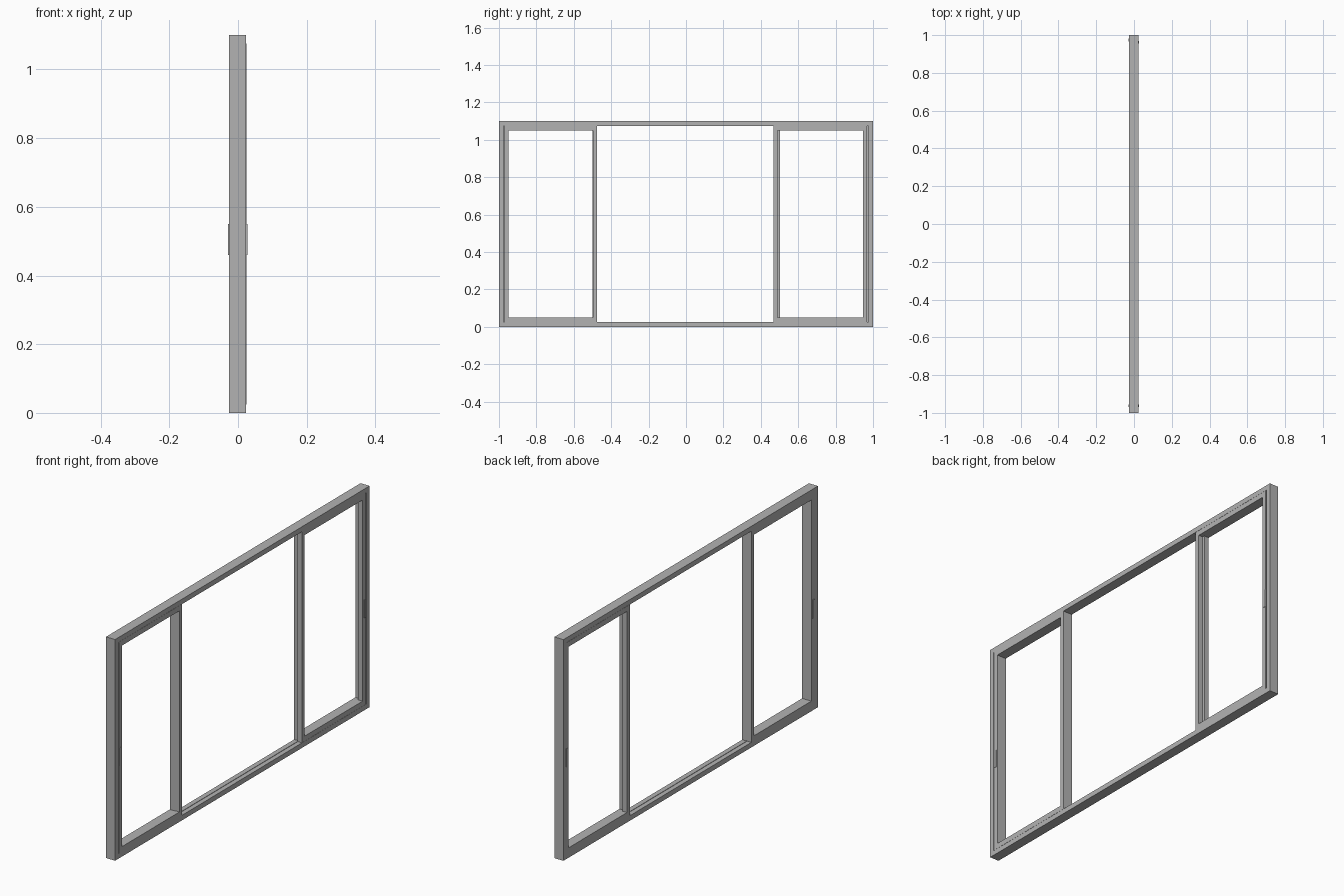
import bpy

cube = bpy.data.objects.get("Cube")
if cube:
    bpy.data.objects.remove(cube, do_unlink=True)

grey = bpy.data.materials.new("window_grey")
grey.use_nodes = True
COLOUR = (0.45, 0.45, 0.45, 1)
grey.diffuse_color = COLOUR
grey.node_tree.nodes["Principled BSDF"].inputs["Base Color"].default_value = COLOUR


def mesh_object(name, verts, faces):
    mesh = bpy.data.meshes.new(name)
    mesh.from_pydata(verts, [], faces)
    mesh.materials.append(grey)
    obj = bpy.data.objects.new(name, mesh)
    bpy.context.collection.objects.link(obj)
    return obj


def ring(name, x0, x1, outer, inner):
    """Rectangular ring in the yz plane; outer and inner are (y0, y1, z0, z1)."""
    verts = []
    for x in (x0, x1):
        for y0, y1, z0, z1 in (outer, inner):
            verts += [(x, y0, z0), (x, y1, z0), (x, y1, z1), (x, y0, z1)]
    faces = []
    for i in range(4):
        j = (i + 1) % 4
        faces += [(i, i + 4, j + 4, j), (i + 8, j + 8, j + 12, i + 12),
                  (i, j, j + 8, i + 8), (i + 4, i + 12, j + 12, j + 4)]
    return mesh_object(name, verts, faces)


def box(name, x0, x1, y0, y1, z0, z1):
    verts = [(x, y, z) for x in (x0, x1) for y in (y0, y1) for z in (z0, z1)]
    faces = [(0, 1, 3, 2), (4, 6, 7, 5), (0, 4, 5, 1),
             (2, 3, 7, 6), (0, 2, 6, 4), (1, 5, 7, 3)]
    return mesh_object(name, verts, faces)


BACK, MID, FRONT = -0.026, -0.001, 0.024
BOTTOM, TOP = 0.025, 1.075

# Outer frame with a guide rib along the sill
ring("outer_frame", BACK, FRONT, (-1, 1, 0, 1.1), (-0.975, 0.975, BOTTOM, TOP))
box("sill_rib", -0.003, 0.001, -0.476, 0.47, 0.024, 0.027)

# Sash layers: name, x range, outer y range, inner y range
sashes = [
    ("right_sash_near", MID, FRONT + 0.0008, (-0.971, -0.476), (-0.948, -0.496)),
    ("right_sash_far", BACK, MID, (-0.976, -0.476), (-0.948, -0.499)),
    ("left_sash_near", MID, FRONT - 0.0008, (0.469, 0.968), (0.490, 0.946)),
    ("left_sash_far", BACK - 0.0008, MID, (0.478, 0.985), (0.502, 0.960)),
]
for name, x0, x1, (a, b), (c, d) in sashes:
    ring(name, x0, x1, (a, b, BOTTOM - 0.001, TOP + 0.001), (c, d, 0.05, 1.05))

# Flat pull plates on both sides of each outer stile
for side, y in (("right", -0.962), ("left", 0.962)):
    box(side + "_pull_front", FRONT - 0.002, FRONT + 0.003, y - 0.007, y + 0.007, 0.46, 0.55)
    y += 0.012 if y > 0 else 0
    box(side + "_pull_back", BACK - 0.003, BACK + 0.002, y - 0.007, y + 0.007, 0.46, 0.55)
